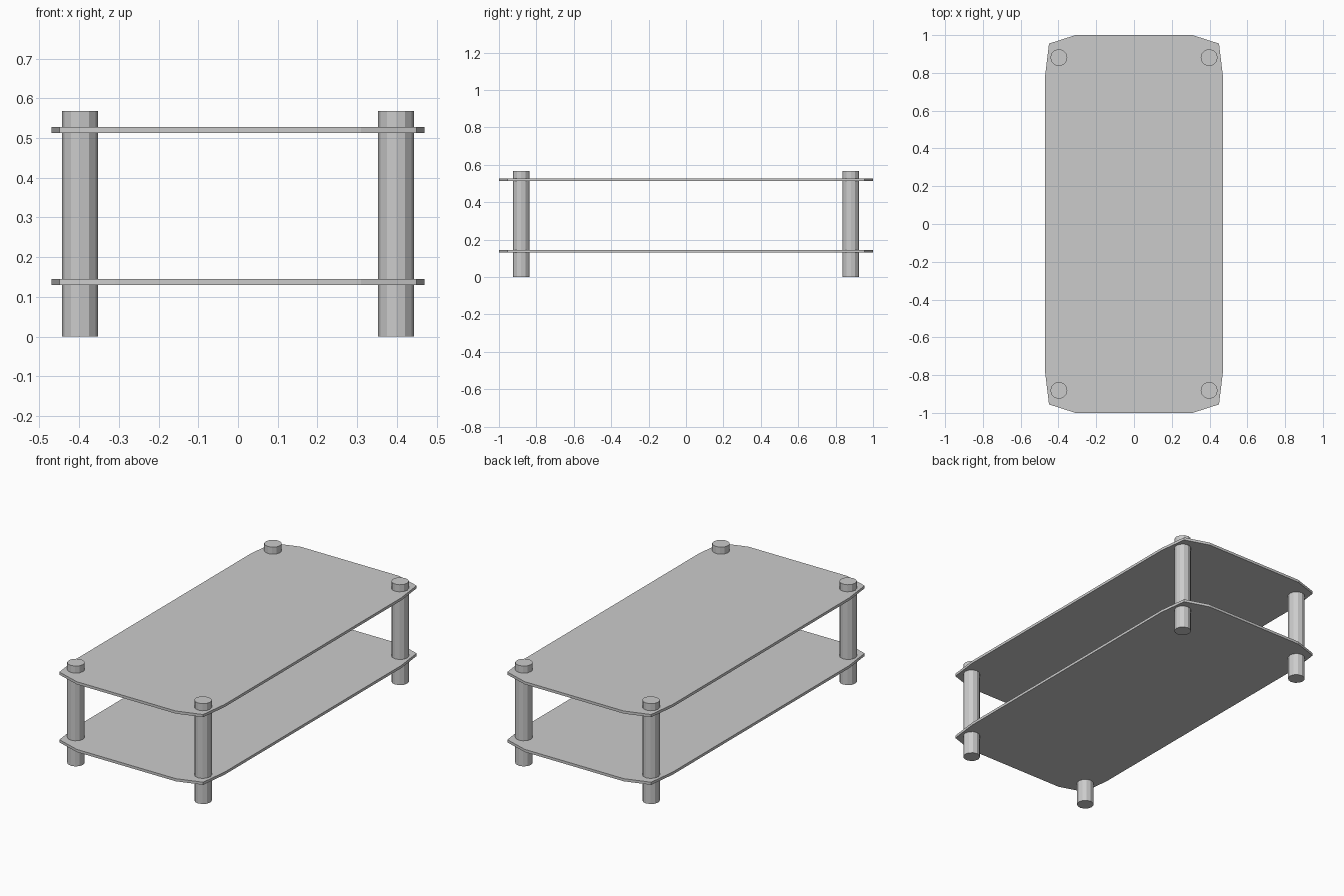
import bpy, bmesh

if "Cube" in bpy.data.objects:
    bpy.data.objects.remove(bpy.data.objects["Cube"])

# Quarter outline of the shelf, mirrored to all four corners
CORNER = [(0.47, 0.79), (0.45, 0.955), (0.31, 1.0)]
LEG_X, LEG_Y, LEG_RADIUS, LEG_HEIGHT = 0.398, 0.881, 0.045, 0.568


def make_shelf(name, bottom, thickness):
    outline = CORNER + [(-x, y) for x, y in reversed(CORNER)]
    outline += [(-x, -y) for x, y in outline]
    bm = bmesh.new()
    face = bm.faces.new([bm.verts.new((x, y, bottom)) for x, y in outline])
    side = bmesh.ops.extrude_face_region(bm, geom=[face], use_keep_orig=True)
    top = [v for v in side["geom"] if isinstance(v, bmesh.types.BMVert)]
    bmesh.ops.translate(bm, verts=top, vec=(0, 0, thickness))
    bmesh.ops.recalc_face_normals(bm, faces=bm.faces)
    mesh = bpy.data.meshes.new(name)
    bm.to_mesh(mesh)
    bm.free()
    bpy.context.collection.objects.link(bpy.data.objects.new(name, mesh))


def make_leg(name, x, y):
    bpy.ops.mesh.primitive_cylinder_add(
        vertices=12, radius=LEG_RADIUS, depth=LEG_HEIGHT,
        location=(x, y, LEG_HEIGHT / 2))
    bpy.context.object.name = name


# Two thin shelves
make_shelf("lower_shelf", 0.13, 0.015)
make_shelf("table_top", 0.513, 0.015)

# Four posts passing through both shelves
for y_name, sy in (("front", -1), ("back", 1)):
    for x_name, sx in (("left", -1), ("right", 1)):
        make_leg(f"{y_name}_{x_name}_leg", sx * LEG_X, sy * LEG_Y)
